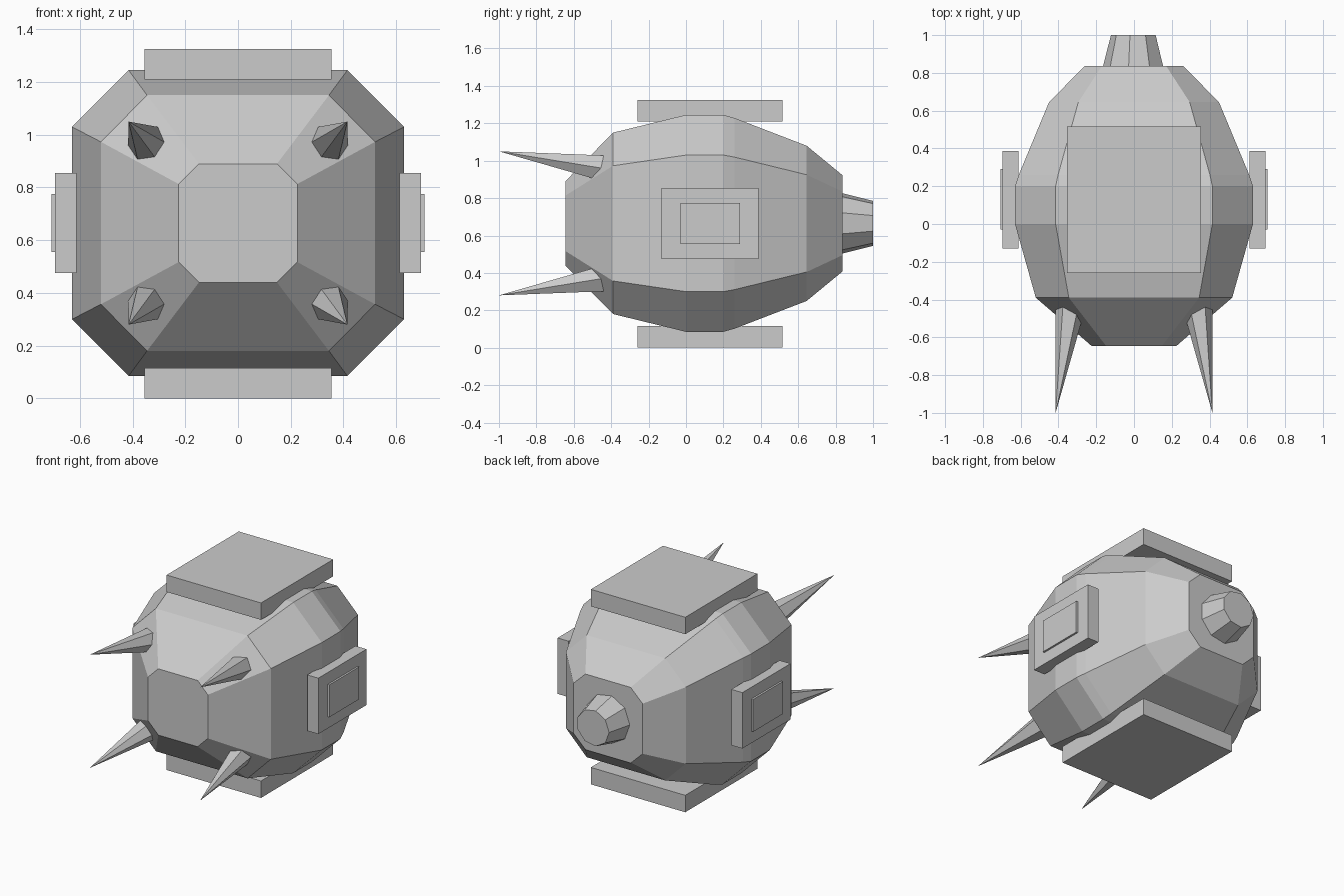
import bpy, bmesh, math
from mathutils import Vector

old = bpy.data.objects.get("Cube")
if old:
    bpy.data.objects.remove(old, do_unlink=True)

grey = bpy.data.materials.new("plain grey")
grey.use_nodes = True
colour = (0.6, 0.6, 0.6, 1)
grey.diffuse_color = colour
grey.node_tree.nodes["Principled BSDF"].inputs["Base Color"].default_value = colour

MID = 0.665  # height of the long axis


def finish(name, bm):
    bmesh.ops.recalc_face_normals(bm, faces=bm.faces)
    mesh = bpy.data.meshes.new(name)
    bm.to_mesh(mesh)
    bm.free()
    mesh.materials.append(grey)
    obj = bpy.data.objects.new(name, mesh)
    bpy.context.collection.objects.link(obj)
    return obj


def loft(name, rings):
    """Skin a list of point rings, capping both ends."""
    bm = bmesh.new()
    loops = [[bm.verts.new(p) for p in ring] for ring in rings]
    n = len(loops[0])
    for a, b in zip(loops, loops[1:]):
        for i in range(n):
            j = (i + 1) % n
            bm.faces.new((a[i], a[j], b[j], b[i]))
    bm.faces.new(loops[0])
    bm.faces.new(loops[-1])
    return finish(name, bm)


def box(name, low, high):
    bm = bmesh.new()
    bmesh.ops.create_cube(bm, size=1)
    for v in bm.verts:
        v.co = Vector([(l + h) / 2 + c * (h - l) for l, h, c in zip(low, high, v.co)])
    return finish(name, bm)


def octagon(y, w, h, cx, cz):
    corners = [(w, cz), (cx, h), (-cx, h), (-w, cz), (-w, -cz), (-cx, -h), (cx, -h), (w, -cz)]
    return [(x, y, MID + z) for x, z in corners]


def circle(centre, radius, sides, start=0.0):
    c = Vector(centre)
    turns = [start + math.tau * i / sides for i in range(sides)]
    return [c + Vector((radius * math.cos(t), 0, radius * math.sin(t))) for t in turns]


# Faceted hull: y, half width, half height, chamfer x, chamfer z
loft("hull", [octagon(*s) for s in (
    (-0.645, 0.225, 0.225, 0.148, 0.148),
    (-0.39, 0.52, 0.485, 0.345, 0.308),
    (0.0, 0.63, 0.58, 0.415, 0.365),
    (0.2, 0.63, 0.58, 0.415, 0.365),
    (0.26, 0.61, 0.563, 0.402, 0.354),
    (0.645, 0.45, 0.415, 0.295, 0.26),
    (0.837, 0.26, 0.257, 0.17, 0.17))])

# Rear nozzle
loft("rear_nozzle", [circle((0, 0.8, MID), 0.173, 9, math.pi),
                     circle((0, 1.0, MID), 0.122, 9, math.pi)])

# Top and bottom slabs
box("top_plate", (-0.355, -0.26, 1.21), (0.355, 0.515, 1.325))
box("bottom_plate", (-0.355, -0.26, 0), (0.355, 0.515, 0.115))

# Stepped side panels and front spikes
for side, sx in (("left", 1), ("right", -1)):
    for part, x0, x1, y0, y1, hz in (("panel", 0.612, 0.695, -0.13, 0.387, 0.19),
                                     ("hatch", 0.68, 0.708, -0.03, 0.29, 0.11)):
        a, b = sorted((sx * x0, sx * x1))
        box(f"{side}_{part}", (a, y0, MID - hz), (b, y1, MID + hz))
    for level, sz in (("upper", 1), ("lower", -1)):
        tip = Vector((sx * 0.415, -1.0, MID + sz * 0.385))
        seat = Vector((sx * 0.342, -0.48, MID + sz * 0.3))
        base = tip.lerp(seat, 1.15)
        bm = bmesh.new()
        ring = [bm.verts.new(p) for p in circle(base, 0.086, 6)]
        apex = bm.verts.new(tip)
        bm.faces.new(ring)
        for i in range(6):
            bm.faces.new((ring[i], ring[(i + 1) % 6], apex))
        finish(f"{side}_{level}_spike", bm)
